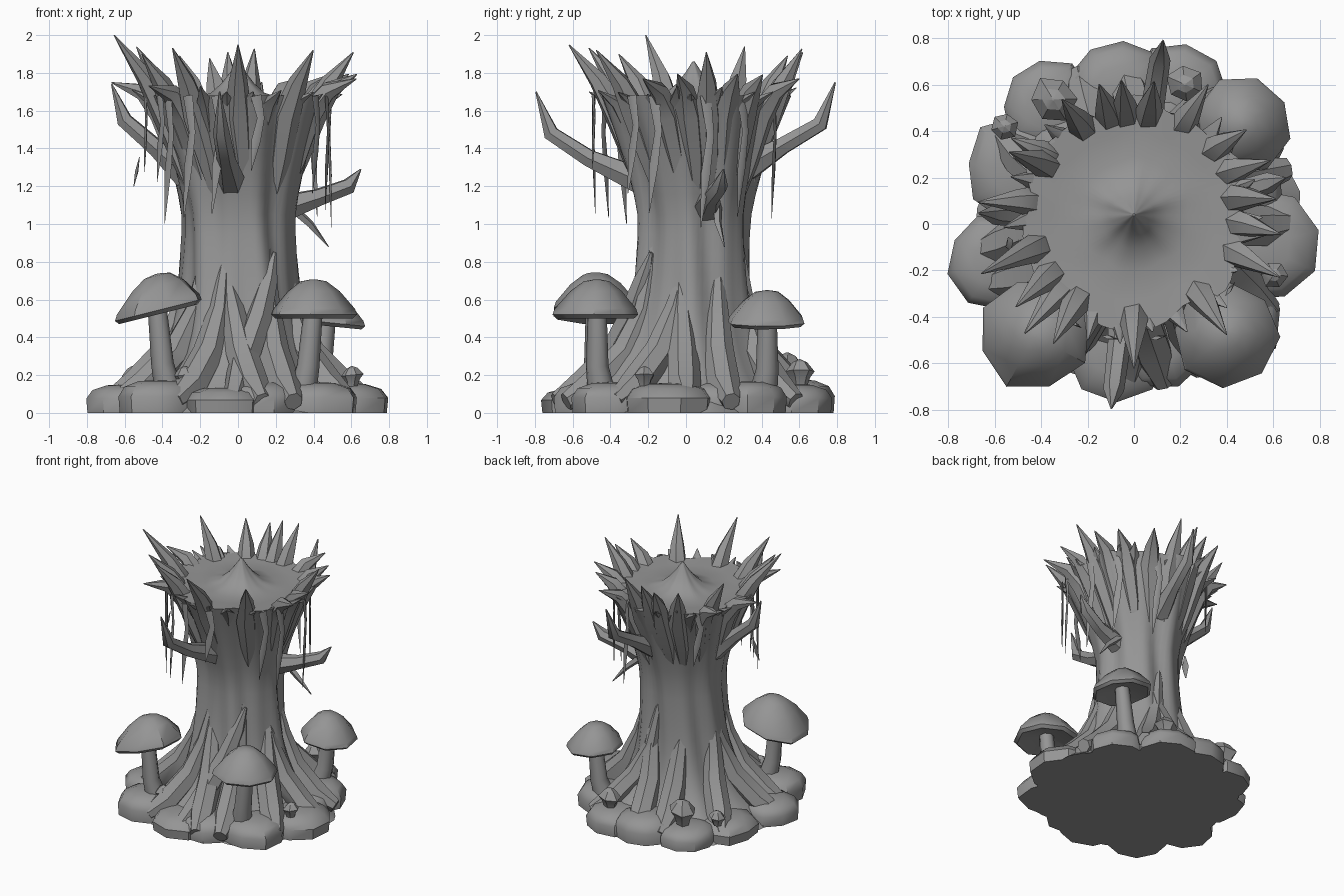
import bpy, bmesh, math, random
from mathutils import Vector

random.seed(4)
vary = random.uniform
if "Cube" in bpy.data.objects:
    bpy.data.objects.remove(bpy.data.objects["Cube"])

grey = bpy.data.materials.new("stone grey")
grey.use_nodes = True
grey.diffuse_color = (0.3, 0.3, 0.3, 1)
grey.node_tree.nodes["Principled BSDF"].inputs["Base Color"].default_value = grey.diffuse_color


def loft_object(name, rings, angle=50):
    """Skin a stack of closed rings and cap both ends."""
    bm = bmesh.new()
    rows = [[bm.verts.new(point) for point in ring] for ring in rings]
    for low, high in zip(rows, rows[1:]):
        for i in range(len(low)):
            bm.faces.new((low[i - 1], low[i], high[i], high[i - 1]))
    bm.faces.new(rows[0])
    bm.faces.new(rows[-1])
    bmesh.ops.recalc_face_normals(bm, faces=bm.faces)
    mesh = bpy.data.meshes.new(name)
    bm.to_mesh(mesh)
    bm.free()
    mesh.materials.append(grey)
    part = bpy.data.objects.new(name, mesh)
    bpy.context.collection.objects.link(part)
    bpy.ops.object.select_all(action="DESELECT")
    part.select_set(True)
    bpy.context.view_layer.objects.active = part
    bpy.ops.object.shade_smooth_by_angle(angle=math.radians(angle))


def polar(degrees, radius, height):
    turn = math.radians(degrees)
    return Vector((radius * math.cos(turn), radius * math.sin(turn), height))


def tube(name, path, radii, sides=6, flatness=1.0):
    """Tapered tube along a path, with a round or flattened section."""
    path = [Vector(point) for point in path]
    across = Vector((-path[0].y, path[0].x, 0))
    rings = []
    for i, centre in enumerate(path):
        along = (path[min(i + 1, len(path) - 1)] - path[max(i - 1, 0)]).normalized()
        across = (across - along * across.dot(along)).normalized()
        out = across.cross(along) * flatness
        ring = []
        for k in range(sides):
            turn = math.tau * k / sides
            ring.append(centre + radii[i] * (across * math.cos(turn) + out * math.sin(turn)))
        rings.append(ring)
    loft_object(name, rings)


def turned(name, centre, radius, height, profile, sides, roughness, tilt=0.0, angle=40):
    """Irregular turned form; the profile gives radius and height as fractions."""
    wobble = [vary(1 - roughness, 1 + roughness) for _ in range(sides)]
    spin = vary(0, 360)
    rings = []
    for width, level in profile:
        ring = []
        for k in range(sides):
            offset = polar(spin + 360 * k / sides, width * radius * wobble[k], level * height)
            offset.z += tilt * offset.x
            ring.append(Vector(centre) + offset)
        rings.append(ring)
    loft_object(name, rings, angle)


# Trunk: fluted and twisting, flared at both ends
RIM = 1.68
LEAN = Vector((0, 0.04, 0))


def trunk_radius(z):
    return 0.28 + 0.4 * math.exp(-4 * z) + 0.2 * max(0, (z - 1) / (RIM - 1)) ** 1.4


def on_trunk(degrees, z, outward=0.0):
    return polar(degrees, trunk_radius(z) + outward, z) + LEAN * min(z, 1)


def fluted_ring(z, radius, depth):
    ring = []
    for k in range(64):
        turn = math.tau * k / 64
        wave = math.sin(6 * turn + 3 * z) + 0.6 * math.sin(11 * turn + 2 * z)
        ring.append(polar(math.degrees(turn), radius * (1 + depth * wave), z) + LEAN * min(z, 1))
    return ring


levels = [RIM * i / 16 for i in range(17)]
trunk = [fluted_ring(z, trunk_radius(z), 0.05) for z in levels]

# Dished top with a peak in the middle
for share in (0.95, 0.75, 0.5, 0.3, 0.18, 0.09, 0.01):
    peak = 0.22 * max(0, 1 - share / 0.5) ** 2 - 0.03 * (1 - share)
    trunk.append(fluted_ring(RIM + peak, trunk_radius(RIM) * share, 0.03))
loft_object("trunk", trunk)

# Roots winding from the trunk down into the ground lobes
ROOTS = 12
for i in range(ROOTS):
    angle = 360 * i / ROOTS + vary(-8, 8)
    swing = vary(8, 24) * (1 if i % 3 else -1)
    path = [on_trunk(angle + swing, vary(0.7, 1), -0.05), on_trunk(angle + swing / 2, 0.55, -0.03),
            on_trunk(angle, 0.32, -0.01), polar(angle - swing / 3, 0.55, 0.14),
            polar(angle - swing / 2, 0.7, 0.06)]
    tube("root", path, [0.02, 0.06, 0.085, 0.09, 0.05], 7)

# Larger root crossing the front
crossing = [on_trunk(270 + 32 * (z - 0.2) / 0.5, z) for z in (0.85, 0.7, 0.5, 0.25)]
tube("front_root", crossing + [polar(268, 0.65, 0.07)], [0.01, 0.05, 0.07, 0.08, 0.06])

# Ground lobes: overlapping flattened mounds, given by direction and outer edge
MOUND = [(0.97, 0), (1, 0.5), (0.85, 0.8), (0.5, 0.97), (0.05, 1)]
for angle, edge in ((-10, 0.8), (20, 0.68), (38, 0.75), (72, 0.8), (97, 0.8), (126, 0.83),
                    (155, 0.78), (195, 0.82), (229, 0.85), (262, 0.76), (285, 0.72), (316, 0.8)):
    radius = vary(0.2, 0.25)
    place = polar(angle, edge - radius, 0)
    turned("ground_lobe", place, radius, vary(0.13, 0.18), MOUND, 9, 0.07)

# Mushrooms with leaning stems and faceted caps
CAP = [(0.25, 0.2), (0.9, 0), (1, 0.1), (0.95, 0.25), (0.6, 0.7), (0.3, 0.95), (0.05, 1)]
for x, y, z, radius, tilt in ((-0.43, -0.48, 0.52, 0.24, 0.25), (0.4, -0.47, 0.5, 0.23, 0),
                              (0.47, 0.43, 0.46, 0.21, -0.1)):
    tube("mushroom_stem", [(x * 0.85, y * 0.95, 0.1), (x * 0.93, y, z / 2), (x, y, z + 0.06)],
         [0.075, 0.06, 0.05], 8)
    turned("mushroom_cap", (x, y, z), radius, radius * 0.9, CAP, 8, 0.06, tilt)

# Small pointed buttons on the ground
BUTTON = [(0.5, -1), (0.7, -0.4), (1, 0), (0.5, 0.6), (0.05, 0.8)]
for angle, reach, radius in ((-20, 0.64, 0.06), (70, 0.64, 0.08), (123, 0.64, 0.1),
                             (240, 0.57, 0.06), (143, 0.7, 0.06)):
    place = polar(angle, reach, 0.14 + radius)
    turned("ground_button", place, radius, radius, BUTTON, 6, 0.1, 0.1, 25)


# Splintered spikes growing out of the trunk flare
def spike(angle, reach, height):
    root = [on_trunk(angle + 8, 1.1, -0.05), on_trunk(angle + 4, 1.35, -0.04),
            on_trunk(angle, 1.58, -0.04)]
    tip = polar(angle, reach, height)
    middle = on_trunk(angle, RIM, -0.04).lerp(tip, 0.3)
    tube("rim_spike", root + [middle, tip], [0.02, 0.06, 0.075, 0.05, 0.003])


spike(198, 0.69, 2)
for angle in (10, 82, 95, 104, 120, 150, 215, 236, 270, 310):
    spike(angle, 0.62, vary(1.87, 1.95))
for angle in (-20, -4, 25, 40, 62, 145, 172, 225):
    spike(angle, vary(0.6, 0.7), vary(1.72, 1.8))

# Broad jagged teeth around the rim
TEETH = 22
for i in range(TEETH):
    angle = 360 * i / TEETH + vary(-5, 5)
    path = [on_trunk(angle, RIM - 0.2, -0.03), on_trunk(angle, RIM - 0.04, -0.03),
            on_trunk(angle + 3, RIM + vary(0, 0.05), vary(0.02, 0.08))]
    tube("rim_tooth", path, [0.02, 0.055, 0.003], 5, 0.7)

# Bare branches: straight out, then kinked upward
for angle, reach, start, kink, end in ((263, 0.8, 1.22, 1.48, 1.7), (81, 0.8, 1.3, 1.53, 1.75),
                                       (176, 0.67, 1.26, 1.55, 1.74), (17, 0.68, 1.08, 1.2, 1.29)):
    path = [on_trunk(angle, start, -0.06), polar(angle, reach * 0.65, (start + kink) / 2),
            polar(angle, reach * 0.9, kink), polar(angle, reach, end)]
    tube("branch", path, [0.08, 0.05, 0.045, 0.004])
tube("twig", [on_trunk(25, 1.1), polar(24, 0.42, 1), polar(23, 0.52, 0.88)], [0.025, 0.02, 0.003], 4)

# Hanging vines: thin tapered strips below the rim
for angle in (-35, -20, 12, 36, 68, 134, 191, 214, 222, 238, 257, 281):
    low = vary(0.95, 1.3)
    path = [polar(angle + sway, 0.5, RIM + (low - RIM) * drop)
            for sway, drop in ((0, 0), (3, 0.3), (0, 0.6), (-3, 1))]
    tube("vine", path, [0.03, 0.02, 0.025, 0.002], 4, 0.3)
tube("loose_leaf", [polar(190 - i, 0.56 - i / 60, 1.2 + i / 13) for i in range(3)],
     [0.005, 0.03, 0.005], 4, 0.3)
